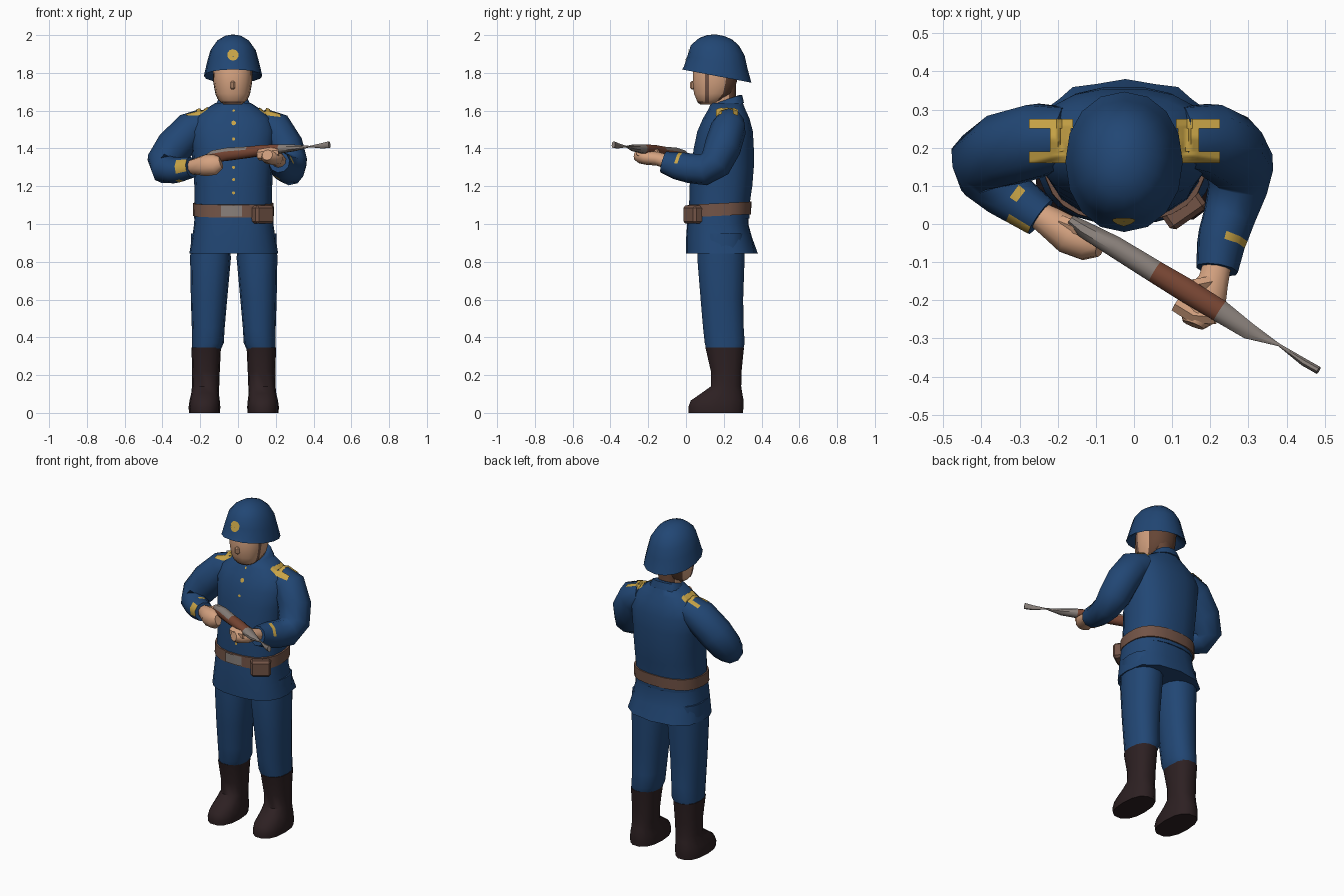
import bpy, bmesh, math
from mathutils import Vector, Matrix
from mathutils.bvhtree import BVHTree

CX = -0.0225  # mirror axis of the body


def material(name, rgb):
    m = bpy.data.materials.new(name)
    m.diffuse_color = (*rgb, 1)
    return m


BLUE = material("blue cloth", (0.0155, 0.062, 0.175))
SKIN = material("skin", (0.66, 0.36, 0.215))
BOOT = material("boot leather", (0.026, 0.0145, 0.016))
BELT = material("belt leather", (0.17, 0.088, 0.062))
GOLD = material("gold trim", (0.58, 0.37, 0.062))
METAL = material("grey metal", (0.25, 0.215, 0.195))
WOOD = material("rifle wood", (0.19, 0.062, 0.034))
HAIR = material("brown hair", (0.13, 0.06, 0.036))


def finish(name, bm, mats, rule=None, angle=50):
    if rule is not None or len(bm.faces) > 20:
        bmesh.ops.recalc_face_normals(bm, faces=bm.faces)
    bm.normal_update()
    if rule:
        for f in bm.faces:
            f.material_index = rule(f.calc_center_median(), f.normal)
    me = bpy.data.meshes.new(name)
    bm.to_mesh(me)
    bm.free()
    for m in mats:
        me.materials.append(m)
    ob = bpy.data.objects.new(name, me)
    bpy.context.collection.objects.link(ob)
    bpy.ops.object.select_all(action='DESELECT')
    bpy.context.view_layer.objects.active = ob
    ob.select_set(True)
    bpy.ops.object.shade_smooth_by_angle(angle=math.radians(angle))
    return ob


def skin_rings(name, rings, mats, rule, angle=50):
    bm = bmesh.new()
    rows = [[bm.verts.new(p) for p in r] for r in rings]
    n = len(rows[0])
    for a, b in zip(rows, rows[1:]):
        for i in range(n):
            bm.faces.new((a[i], a[(i + 1) % n], b[(i + 1) % n], b[i]))
    bm.faces.new(rows[0][::-1])
    bm.faces.new(rows[-1])
    return finish(name, bm, mats, rule or (lambda c, nn: 0), angle)


def loft(name, rings, mats, n=14, p=2.3, tilt=0, rule=None, wave=0, angle=50):
    """Rings of (cx, cy, z, rx, ry); wave ripples the back of the first ring."""
    out = []
    for k, (cx, cy, z, rx, ry) in enumerate(rings):
        ring = []
        for i in range(n):
            a = 2 * math.pi * i / n
            c, s = math.cos(a), math.sin(a)
            w = 1 + (wave * (-1) ** i if k == 0 and s > 0.1 else 0)
            x = math.copysign(abs(c) ** (2 / p), c) * rx * w
            y = math.copysign(abs(s) ** (2 / p), s) * ry * w
            ring.append((cx + x, cy + y, z + tilt * y))
        out.append(ring)
    return skin_rings(name, out, mats, rule, angle)


def tube(name, path, mats, n=10, rule=None, angle=50):
    """Path points of (x, y, z, half width, half height)."""
    pts = [Vector(q[:3]) for q in path]
    side, out = None, []
    for i, q in enumerate(path):
        d = (pts[min(i + 1, len(pts) - 1)] - pts[max(i - 1, 0)]).normalized()
        side = d.cross(Vector((0, 0, 1))) if side is None else side - d * side.dot(d)
        side.normalize()
        up = side.cross(d)
        out.append([pts[i] + side * math.cos(t) * q[3] + up * math.sin(t) * q[4]
                    for t in [2 * math.pi * (j + 0.5) / n for j in range(n)]])
    return skin_rings(name, out, mats, rule, angle)


def decal(name, mat, targets, axis, sign, rect, lift=0.005, disc=False):
    """Thin patch (u0, u1, v0, v1) projected onto the targets along an axis."""
    bm = bmesh.new()
    if disc:
        bmesh.ops.create_circle(bm, cap_ends=True, segments=10, radius=1)
    else:
        bmesh.ops.create_grid(bm, x_segments=8, y_segments=8, size=1)
    m = max(v.co.x for v in bm.verts)
    trees = []
    for t in targets:
        trees.append(BVHTree.FromPolygons([v.co for v in t.data.vertices],
                                          [p.vertices for p in t.data.polygons]))
    ua, va = [a for a in range(3) if a != axis]
    ray = Vector((0, 0, 0))
    ray[axis] = -sign
    missed = []
    for v in bm.verts:
        o = -ray * 5
        o[ua] = (rect[0] + rect[1]) / 2 + v.co.x / m * (rect[1] - rect[0]) / 2
        o[va] = (rect[2] + rect[3]) / 2 + v.co.y / m * (rect[3] - rect[2]) / 2
        hits = [h for h in (t.ray_cast(o, ray) for t in trees) if h[0] is not None]
        if hits:
            v.co = min(hits, key=lambda h: h[3])[0] - ray * lift
        else:
            missed.append(v)
    bmesh.ops.delete(bm, geom=missed, context='VERTS')
    bm.normal_update()
    for f in bm.faces:
        if f.normal.dot(ray) > 0:
            f.normal_flip()
    return finish(name, bm, [mat], None)


def block(name, mat, loc, size, rot=0, bevel=0.012):
    bm = bmesh.new()
    bmesh.ops.create_cube(bm, size=1)
    bmesh.ops.scale(bm, vec=size, verts=bm.verts)
    bmesh.ops.bevel(bm, geom=bm.edges[:], offset=bevel, segments=1, affect='EDGES')
    bmesh.ops.transform(bm, matrix=Matrix.Translation(loc) @ Matrix.Rotation(rot, 4, 'Z'), verts=bm.verts)
    return finish(name, bm, [mat], None, 30)


# Trousers and boots, mirrored
for s, side in ((-1, "right"), (1, "left")):
    leg = [(.125, .19, .95, .1, .12), (.123, .185, .82, .108, .128), (.131, .19, .6, .096, .115),
           (.135, .198, .45, .087, .11), (.137, .205, .37, .084, .108), (.145, .205, .335, .076, .1)]
    loft(side + "_trouser_leg", [(CX + s * r[0], *r[1:]) for r in leg], [BLUE])
    boot = [(.146, .205, .345, .078, .104), (.147, .213, .22, .073, .083), (.149, .212, .14, .072, .082),
            (.152, .19, .105, .073, .11), (.154, .165, .065, .08, .143), (.155, .158, .03, .084, .149),
            (.155, .158, 0, .082, .147)]
    loft(side + "_boot", [(CX + s * r[0], *r[1:]) for r in boot], [BOOT], p=2.4)

# Tunic skirt and torso
skirt = loft("tunic_skirt", [(CX, .188, .845, .235, .188), (CX, .175, .93, .22, .174),
                             (CX, .168, 1.0, .21, .162), (CX, .172, 1.07, .206, .16)],
             [BLUE], n=24, p=2.5, wave=.022)
torso = loft("tunic_torso", [(-.025, .175, 1.03, .207, .162), (-.025, .178, 1.12, .205, .163),
                             (-.025, .185, 1.2, .206, .168), (-.026, .193, 1.3, .212, .168),
                             (-.027, .2, 1.4, .22, .161), (-.027, .207, 1.49, .23, .149),
                             (-.027, .213, 1.56, .205, .124), (-.027, .216, 1.605, .15, .1),
                             (-.026, .217, 1.64, .095, .085)], [BLUE], n=18, p=2.4)
collar = loft("collar", [(-.026, .217, 1.61, .105, .092), (-.026, .217, 1.655, .08, .082),
                         (-.026, .217, 1.66, .066, .068)], [BLUE], tilt=.35)

# Arms with gold cuff bands (path bends at the elbow)
right_arm = tube("right_sleeve", [
    (-.17, .23, 1.535, .08, .08), (-.25, .22, 1.5, .1, .095), (-.34, .195, 1.405, .1, .1),
    (-.395, .165, 1.325, .088, .092), (-.385, .125, 1.29, .078, .08), (-.34, .085, 1.285, .07, .07),
    (-.318, .07, 1.287, .067, .067), (-.298, .056, 1.29, .064, .064), (-.245, .018, 1.30, .056, .056)],
    [BLUE, GOLD], rule=lambda c, n: int(-.318 < c.x < -.299 and c.y < .11 and n.y < .35))
left_arm = tube("left_sleeve", [
    (.12, .23, 1.535, .08, .08), (.195, .225, 1.505, .095, .095), (.25, .195, 1.41, .098, .098),
    (.275, .155, 1.32, .088, .095), (.272, .095, 1.287, .084, .08), (.25, .02, 1.295, .08, .07),
    (.234, -.03, 1.305, .076, .067), (.228, -.055, 1.31, .073, .064), (.218, -.12, 1.328, .058, .056)],
    [BLUE, GOLD], rule=lambda c, n: int(-.054 < c.y < -.032))

# Hands: palm plus curled fingers and thumb
tube("right_hand", [(-.26, .03, 1.3, .035, .035), (-.22, .005, 1.305, .043, .045), (-.17, -.03, 1.31, .052, .057),
                    (-.12, -.055, 1.315, .044, .054), (-.09, -.065, 1.325, .022, .032)], [SKIN])
tube("right_thumb", [(-.19, .005, 1.335, .02, .02), (-.14, -.015, 1.36, .018, .018), (-.1, -.035, 1.37, .01, .01)], [SKIN], n=6)
tube("left_hand", [(.22, -.1, 1.33, .038, .038), (.208, -.15, 1.345, .042, .036), (.185, -.2, 1.35, .062, .038),
                   (.165, -.24, 1.36, .05, .04), (.155, -.265, 1.365, .03, .028)], [SKIN])
tube("left_fingers", [(.215, -.245, 1.38, .02, .022), (.16, -.24, 1.37, .025, .035), (.11, -.21, 1.365, .022, .03)], [SKIN], n=6)
tube("left_thumb", [(.21, -.15, 1.36, .018, .018), (.16, -.16, 1.385, .018, .018), (.12, -.165, 1.395, .01, .01)], [SKIN], n=6)

# Rifle: wooden stock, metal receiver and muzzle
tube("rifle", [(-.165, .01, 1.35, .015, .02), (-.13, -.015, 1.358, .024, .034), (-.05, -.06, 1.37, .03, .037),
               (.055, -.125, 1.38, .032, .032), (.13, -.17, 1.39, .034, .03), (.225, -.228, 1.398, .032, .026),
               (.3, -.28, 1.403, .024, .018), (.38, -.317, 1.41, .004, .004), (.445, -.362, 1.414, .011, .015),
               (.484, -.384, 1.42, .011, .019)], [WOOD, METAL], n=8,
     rule=lambda c, n: int(c.x > .225 or (c.x < .055 and n.z > .5)))

# Belt, buckle and pouch
belt = loft("belt", [(-.024, .175, 1.043, .214, .169), (-.024, .177, 1.11, .213, .17)],
            [BELT], n=24, p=2.5, tilt=.05)
decal("belt_buckle", METAL, [belt], 1, -1, (-.09, .022, 1.04, 1.098), .007)
block("belt_pouch", BELT, (.125, .045, 1.05), (.115, .08, .095), math.radians(35))

# Neck, head, nose and chin strap
loft("neck", [(-.027, .215, 1.58, .062, .066), (-.027, .195, 1.66, .062, .07), (-.027, .19, 1.76, .066, .075)],
     [SKIN, HAIR], rule=lambda c, n: int(c.z > 1.68 and n.y > .3))
head = loft("head", [(-.028, .115, 1.632, .045, .04), (-.028, .13, 1.655, .075, .075), (-.028, .145, 1.69, .092, .105),
                     (-.028, .152, 1.75, .103, .119), (-.028, .157, 1.82, .106, .122), (-.028, .165, 1.9, .09, .1)],
            [SKIN, HAIR], rule=lambda c, n: int(c.y > .19 and c.z > 1.67))
block("nose", SKIN, (-.028, .035, 1.735), (.026, .026, .045), 0, .008)
for s in (-1, 1):
    decal("chin_strap", BELT, [head], 0, s, (.1, .122, 1.64, 1.82), .004)
decal("chin_strap_front", BELT, [head], 1, -1, (-.085, .03, 1.637, 1.648), .004)

# Helmet with hollow underside and badge
helmet = loft("helmet", [(-.026, .165, 1.86, .09, .1), (-.026, .163, 1.80, .13, .152), (-.026, .163, 1.783, .154, .184),
                         (-.026, .165, 1.80, .151, .176), (-.026, .166, 1.86, .137, .158), (-.026, .168, 1.92, .12, .142),
                         (-.026, .175, 1.965, .088, .105), (-.026, .18, 1.989, .05, .065), (-.026, .182, 1.999, .015, .02)],
              [BLUE], n=16, p=2.1, tilt=-.19)
decal("helmet_badge", GOLD, [helmet], 1, -1, (-.056, .002, 1.866, 1.924), .006, True)

# Tunic buttons
for z, r in ((1.6, .006), (1.535, .012), (1.45, .008), (1.3, .008), (1.235, .008), (1.165, .008)):
    decal("tunic_button", GOLD, [torso], 1, -1, (-.023 - r, -.023 + r, z - r, z + r), .005, True)

# H-shaped shoulder boards, mirrored
for s, arm in ((1, left_arm), (-1, right_arm)):
    for x0, x1, y0, y1 in ((.135, .25, .16, .19), (.135, .25, .25, .275), (.14, .195, .19, .25)):
        u = sorted((-.025 + s * x0, -.025 + s * x1))
        decal("shoulder_board", GOLD, [torso, arm, collar], 2, 1, (*u, y0, y1), .006)
